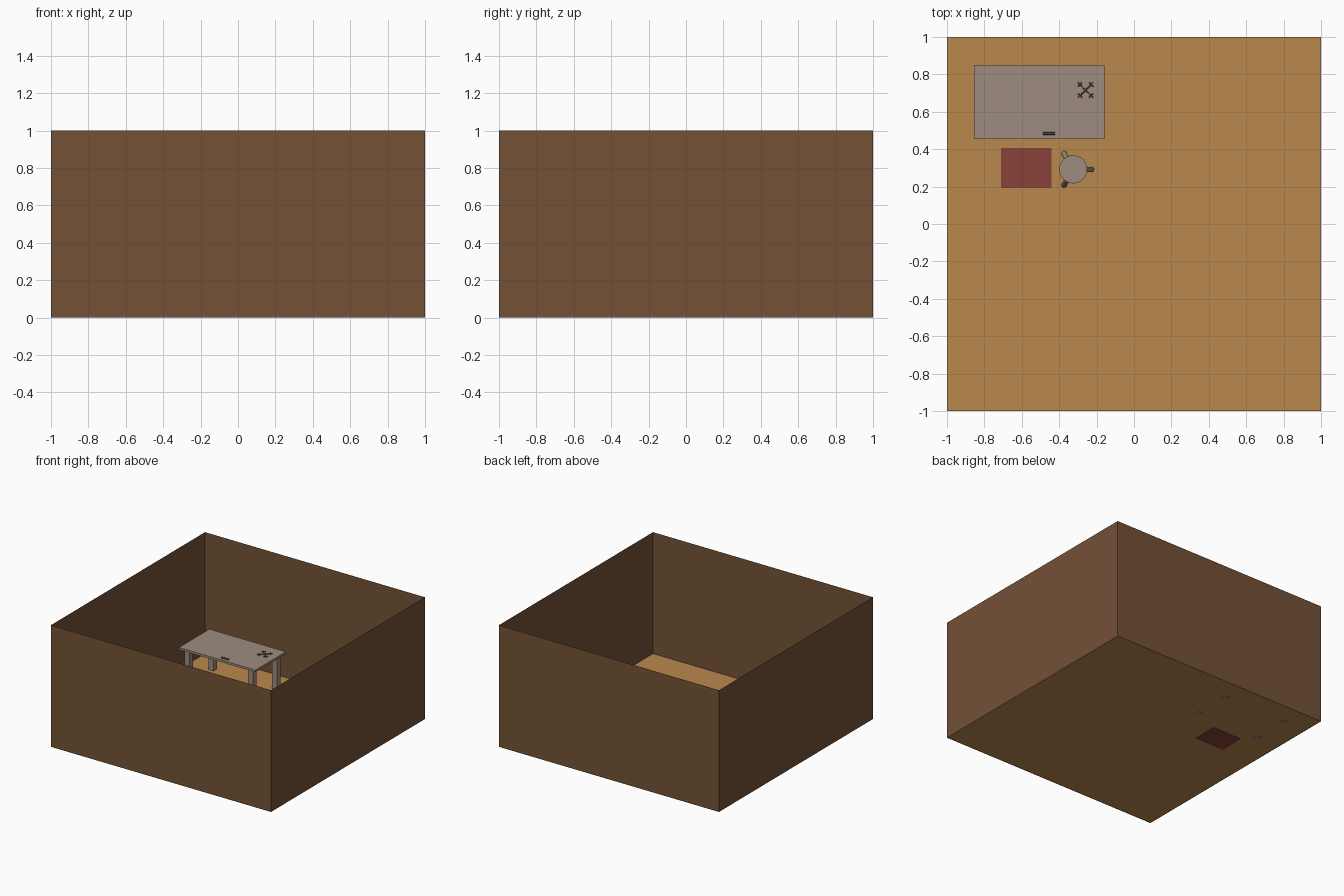
import bpy, bmesh, math
from mathutils import Vector, Matrix

if "Cube" in bpy.data.objects:
    bpy.data.objects.remove(bpy.data.objects["Cube"])


def material(name, r, g, b):
    lin = [(c / 255 / 12.92 if c < 11 else ((c / 255 + 0.055) / 1.055) ** 2.4) for c in (r, g, b)]
    m = bpy.data.materials.new(name)
    m.diffuse_color = (*lin, 1)
    m.use_nodes = True
    m.node_tree.nodes["Principled BSDF"].inputs["Base Color"].default_value = m.diffuse_color
    return m


WALL = material("dark wood brown", 116, 81, 54)
FLOOR = material("tan wood", 186, 136, 77)
GREY = material("warm grey", 157, 140, 128)
RED = material("dull red", 135, 66, 56)
DARK = material("dark brown grey", 92, 74, 64)


def finish(name, bm, mat):
    me = bpy.data.meshes.new(name)
    bm.to_mesh(me)
    bm.free()
    ob = bpy.data.objects.new(name, me)
    bpy.context.collection.objects.link(ob)
    me.materials.append(mat)
    return ob


def box(name, lo, hi, mat):
    lo, hi = Vector(lo), Vector(hi)
    bm = bmesh.new()
    bmesh.ops.create_cube(bm, size=1, matrix=Matrix.Translation((lo + hi) / 2)
                          @ Matrix.Diagonal((*(hi - lo), 1)))
    return finish(name, bm, mat)


def sheet(name, corners, mat):
    bm = bmesh.new()
    bm.faces.new([bm.verts.new(c) for c in corners])
    return finish(name, bm, mat)


def rod(name, a, b, radius, mat, sides=16, tip=None):
    a, b = Vector(a), Vector(b)
    turn = (b - a).to_track_quat('Z', 'Y').to_matrix().to_4x4()
    bm = bmesh.new()
    bmesh.ops.create_cone(bm, cap_ends=True, segments=sides, radius1=radius,
                          radius2=radius if tip is None else tip, depth=(b - a).length,
                          matrix=Matrix.Translation((a + b) / 2) @ turn)
    for f in bm.faces:
        f.smooth = len(f.verts) == 4
    for e in bm.edges:
        e.smooth = all(len(f.verts) == 4 for f in e.link_faces)
    return finish(name, bm, mat)


# Open room: thin floor and four thin walls
sheet("floor", [(-1, -1, .002), (1, -1, .002), (1, 1, .002), (-1, 1, .002)], FLOOR)
ring = [(-1, -1), (1, -1), (1, 1), (-1, 1)]
for i, side in enumerate(("front", "right", "back", "left")):
    a, b = ring[i], ring[(i + 1) % 4]
    sheet(side + "_wall", [(*a, 0), (*b, 0), (*b, 1), (*a, 1)], WALL)

# Table
TX, TY, TZ = -0.507, 0.652, 0.30
box("table_top", (TX - .348, TY - .198, TZ - .018), (TX + .348, TY + .198, TZ), GREY)
for sx in (-1, 1):
    for sy in (-1, 1):
        x, y = TX + sx * .288, TY + sy * .155
        box("table_leg", (x - .023, y - .023, 0), (x + .023, y + .023, TZ - .018), GREY)

# Rug
box("rug", (-.71, .193, 0), (-.44, .407, .01), RED)

# Three-legged stool with splayed legs
SX, SY, SZ = -0.325, 0.292, 0.18
rod("stool_seat", (SX, SY, SZ - .02), (SX, SY, SZ), .075, GREY, 32)
for k in range(3):
    c, s = math.cos(k * math.tau / 3), math.sin(k * math.tau / 3)
    rod("stool_leg", (SX + .045 * c, SY + .045 * s, SZ - .018),
        (SX + .098 * c, SY + .098 * s, .006), .014, GREY)

# Small stick lying near the front edge of the table
rod("stick", (-.487, .484, TZ + .006), (-.423, .484, TZ + .006), .007, DARK, 12)

# Small crossed ornament with short side prongs
CX, CY, CZ = -0.259, 0.716, TZ + .005
for k in range(4):
    ang = math.pi / 4 + k * math.pi / 2
    d = Vector((math.cos(ang), math.sin(ang), 0))
    n = Vector((-d.y, d.x, 0))
    o = Vector((CX, CY, CZ))
    rod("ornament_arm", o, o + d * .058, .004, DARK, 8, .003)
    for s in (-1, 1):
        rod("ornament_prong", o + d * .038, o + d * .044 + n * s * .016, .003, DARK, 8)
